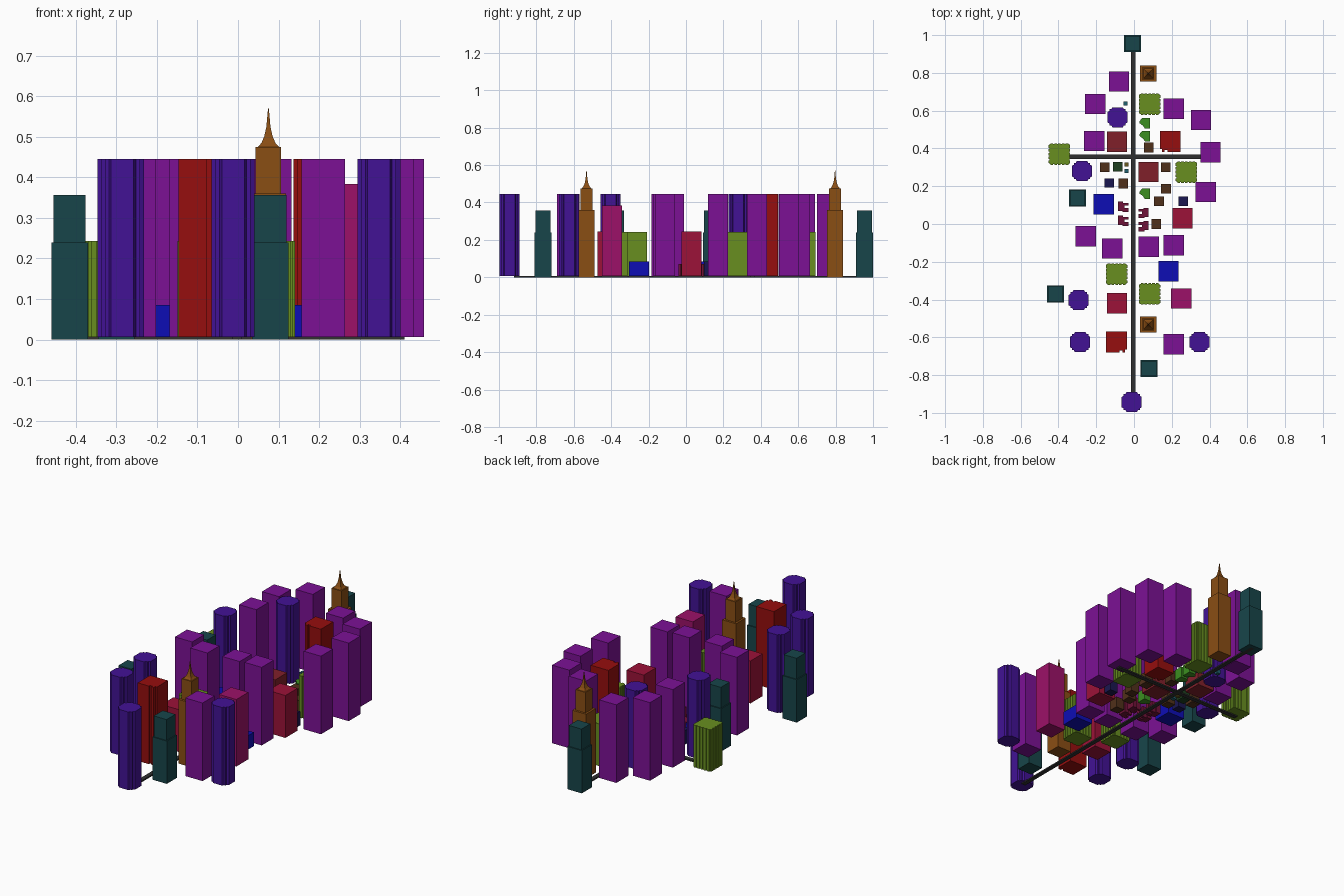
import bpy, bmesh

if "Cube" in bpy.data.objects:
    bpy.data.objects.remove(bpy.data.objects["Cube"])


def material(name, hex_code):
    m = bpy.data.materials.new(name)
    rgb = [int(hex_code[i:i + 2], 16) / 255 for i in (0, 2, 4)]
    lin = [c / 12.92 if c <= 0.04045 else ((c + 0.055) / 1.055) ** 2.4 for c in rgb]
    m.diffuse_color = (*lin, 1)
    m.use_nodes = True
    m.node_tree.nodes["Principled BSDF"].inputs["Base Color"].default_value = m.diffuse_color
    return m


def square(w, d=None):
    a, b = w / 2, (d or w) / 2
    return [(-a, -b), (a, -b), (a, b), (-a, b)]


def turned(quarter):
    # repeat a corner outline around four sides
    pts = []
    for _ in range(4):
        pts += quarter
        quarter = [(-y, x) for x, y in quarter]
    return pts


def stack(name, mat, x, y, sections, tip=()):
    """Prisms (outline, z0, z1); tip = (half width, z) rings of a square spire."""
    bm = bmesh.new()

    def skin(rings):
        for r, s in zip(rings, rings[1:]):
            for i in range(len(r)):
                j = (i + 1) % len(r)
                bm.faces.new((r[i], r[j], s[j], s[i]))
        bm.faces.new(rings[0][::-1])
        bm.faces.new(rings[-1])

    for outline, z0, z1 in sections:
        skin([[bm.verts.new((px, py, z)) for px, py in outline] for z in (z0, z1)])
    if tip:
        skin([[bm.verts.new((px, py, z)) for px, py in square(2 * h)] for h, z in tip])
    me = bpy.data.meshes.new(name)
    bm.to_mesh(me)
    bm.free()
    me.materials.append(mat)
    ob = bpy.data.objects.new(name, me)
    ob.location = (x, y, 0)
    bpy.context.collection.objects.link(ob)


B = 0.007  # ground level of the plots

# outlines
lobed = turned([(.053, -.028), (.053, .028), (.043, .033), (.043, .043), (.033, .043), (.028, .053)][1:] + [(-.028, .053)])[:]
lobed = turned([(.053, .028), (.043, .033), (.043, .043), (.033, .043), (.028, .053)])
ribs = [(.053, -.053)]
for k in range(5):
    c = -.04 + k * .02
    ribs += [(.053, c - .007), (.057, c - .007), (.057, c + .007), (.053, c + .007)]
ribbed = turned(ribs)
notch_right = [(-.055, -.055), (.015, -.055), (.015, -.045), (.03, -.045), (.03, -.055),
               (.045, -.055), (.045, -.04), (.055, -.04), (.055, .055), (-.055, .055)]
notch_left = [(-x, y) for x, y in reversed(notch_right)]
chamfer_ell = [(-.027, 0), (-.01, -.012), (0, -.027), (.027, -.027), (.027, .027), (-.015, .027), (-.027, .012)]
bracket = [(-.027, -.02), (-.005, -.02), (-.005, -.027), (.027, -.027), (.027, -.005), (.008, -.005),
           (.008, .008), (.027, .008), (.027, .022), (0, .022), (0, .028), (-.027, .028)]
bracket_left = [(-x, y) for x, y in reversed(bracket)]

# roads
asphalt = material("asphalt", "303030")
stack("long_road", asphalt, -.003, .03, [(square(.024, 1.9), 0, .008)])
stack("cross_road", asphalt, 0, .355, [(square(.82, .024), 0, .008)])

# simple buildings: name, colour, outline, height, positions
groups = [
    ("purple_tower", "7C1195", square(.107), .445,
     [(-.08, .755), (-.205, .635), (-.21, .44), (.21, .61), (.355, .55), (.405, .38),
      (.38, .17), (-.255, -.065), (-.115, -.13), (.078, -.12), (.21, -.113), (.21, -.637)]),
    ("lobed_tower", "421295", lobed, .445,
     [(-.087, .565), (-.275, .28), (-.293, -.403), (-.285, -.625), (.347, -.625), (-.012, -.943)]),
    ("red_tower_east", "960E0E", notch_left, .445, [(.192, .437)]),
    ("red_tower_west", "960E0E", notch_right, .445, [(-.092, -.625)]),
    ("magenta_tower", "9C1168", square(.107), .383, [(.25, -.395)]),
    ("crimson_block", "9C1238", square(.107), .245, [(-.09, -.42), (.257, .03)]),
    ("ribbed_block", "688F20", ribbed, .243,
     [(.083, .635), (-.395, .37), (.277, .275), (-.092, -.265), (.083, -.37)]),
    ("brick_block", "80202A", square(.107), .085, [(-.09, .435), (.077, .275)]),
    ("blue_block", "0D0DB5", square(.107), .085, [(-.16, .105), (.182, -.25)]),
    ("green_house", "3C8F20", chamfer_ell, .07, [(.057, .533), (.057, .465), (.057, .16)]),
    ("brown_house", "50301A", square(.052), .07,
     [(.078, .405), (-.155, .3), (-.057, .215), (.168, .3), (.17, .187), (.133, .12), (.118, 0)]),
    ("dark_green_house", "1E4020", square(.05), .07, [(-.087, .302)]),
    ("navy_house", "1A1650", square(.05), .085, [(-.13, .217), (.26, .12)]),
    ("maroon_house_west", "701238", bracket, .07, [(-.057, .09), (-.057, .016)]),
    ("maroon_house_east", "701238", bracket_left, .07, [(.05, .058), (.05, -.012)]),
    ("small_teal_shed", "20606E", square(.022), .03, [(-.045, .638), (-.04, .28)]),
    ("small_brown_shed", "6A5A20", square(.02), .03, [(-.04, .315)]),
]
for name, colour, outline, top, spots in groups:
    mat = material(name, colour)
    for x, y in spots:
        stack(name, mat, x, y, [(outline, B, top)])

# stepped teal towers
teal = material("teal", "17454A")
for x, y in [(-.008, .955), (-.3, .137), (-.415, -.37), (.08, -.765)]:
    stack("stepped_tower", teal, x, y, [(square(.09), 0, .24), (square(.079), .24, .357)])

# spired towers
bronze = material("bronze", "8A4E14")
for y in (.797, -.532):
    stack("spired_tower", bronze, .075, y,
          [(square(.086), 0, .36), (square(.063), .36, .475)],
          [(.026, .475), (.017, .485), (.01, .502), (.005, .525), (.001, .57)])
